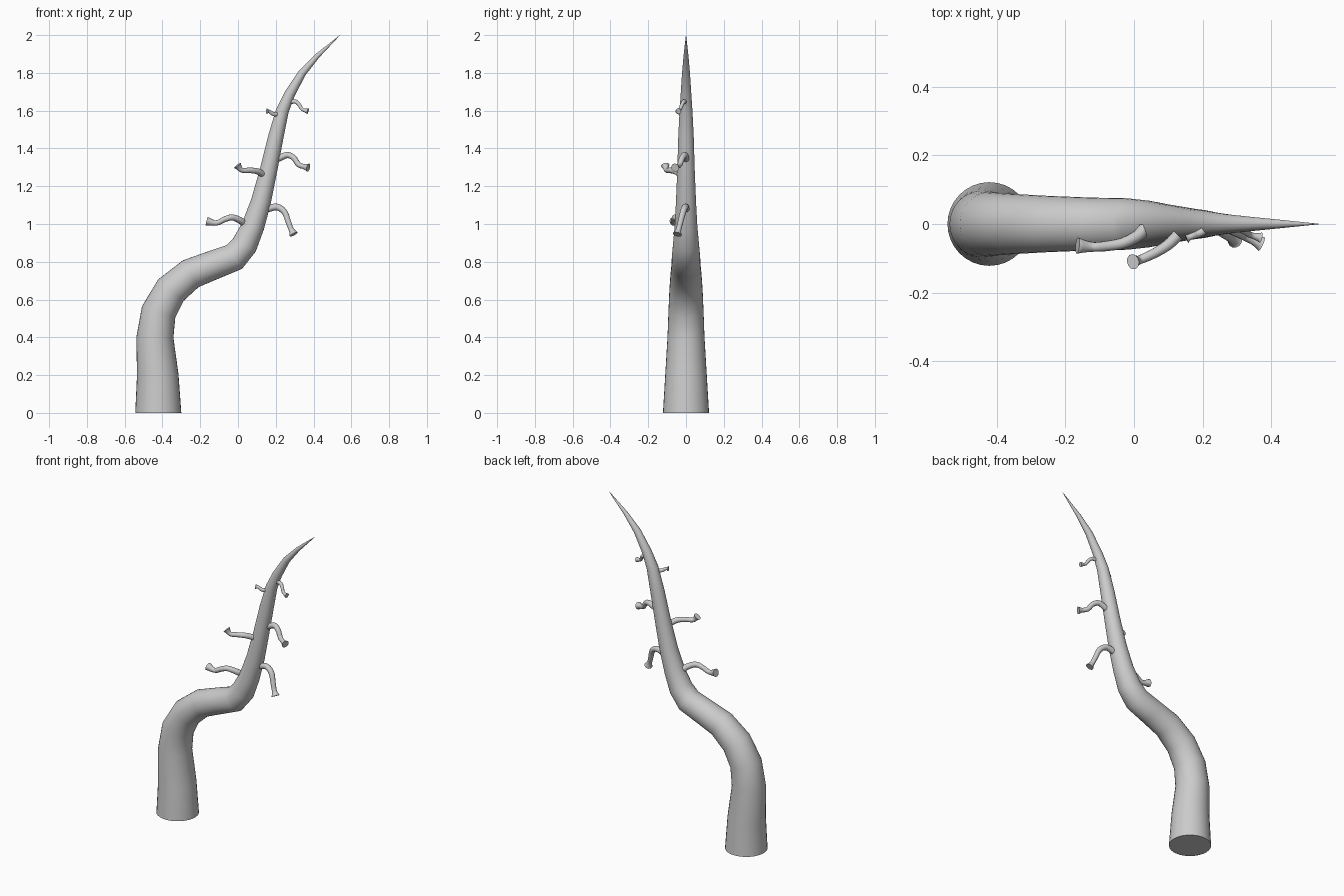
import bpy, bmesh, math
from mathutils import Vector

cube = bpy.data.objects.get("Cube")
if cube:
    bpy.data.objects.remove(cube, do_unlink=True)

grey = bpy.data.materials.new("plain grey")
grey.use_nodes = True
grey.diffuse_color = (0.6, 0.6, 0.6, 1)
grey.node_tree.nodes["Principled BSDF"].inputs["Base Color"].default_value = (0.6, 0.6, 0.6, 1)


def sweep(name, path, sides, start=None, cup=0.0):
    """Tube through (x, y, z, radius) stations, with an optional hollow at its end."""
    bm = bmesh.new()
    pts = [Vector(p[:3]) for p in path]
    rings = []
    side = Vector((0, 1, 0))
    for i, p in enumerate(pts):
        tangent = (pts[min(i + 1, len(pts) - 1)] - pts[max(i - 1, 0)]).normalized()
        if i == 0 and start:
            tangent = Vector(start)
        side = (side - tangent * side.dot(tangent)).normalized()
        other = tangent.cross(side)
        ring = []
        for k in range(sides):
            a = math.tau * k / sides
            ring.append(bm.verts.new(p + (side * math.cos(a) + other * math.sin(a)) * path[i][3]))
        rings.append(ring)
    for a, b in zip(rings, rings[1:]):
        for k in range(sides):
            n = (k + 1) % sides
            bm.faces.new((a[k], a[n], b[n], b[k]))
    bm.faces.new(rings[0])
    end = bm.faces.new(rings[-1])
    if cup:
        bmesh.ops.inset_region(bm, faces=[end], thickness=cup, depth=-cup)
    bmesh.ops.recalc_face_normals(bm, faces=bm.faces)
    mesh = bpy.data.meshes.new(name)
    bm.to_mesh(mesh)
    bm.free()
    mesh.materials.append(grey)
    obj = bpy.data.objects.new(name, mesh)
    bpy.context.collection.objects.link(obj)
    bpy.ops.object.select_all(action="DESELECT")
    obj.select_set(True)
    bpy.context.view_layer.objects.active = obj
    bpy.ops.object.shade_smooth_by_angle(angle=math.radians(50))
    return obj


def smooth_path(points, steps=4):
    """Catmull-Rom interpolation of the branch centre line."""
    p = [Vector(q) for q in points]
    p = [2 * p[0] - p[1]] + p + [2 * p[-1] - p[-2]]
    out = []
    for a, b, c, d in zip(p, p[1:], p[2:], p[3:]):
        for s in range(steps):
            t = s / steps
            out.append(0.5 * (2 * b + (c - a) * t + (2 * a - 5 * b + 4 * c - d) * t * t
                              + (3 * b - a - 3 * c + d) * t ** 3))
    return out + [p[-2]]


def branch(name, points, radius):
    """Thin curling branch, thicker at the root and flared to a cup at the tip."""
    line = smooth_path(points)
    last = len(line) - 1
    path = []
    for i, p in enumerate(line):
        t = i / last
        flare = 1.25 - 0.4 * t + 0.75 * max(0, (t - 0.8) / 0.2) ** 1.5
        path.append((*p, radius * flare))
    sweep(name, path, 12, cup=radius * 0.6)


# Trunk: x, z, radius
trunk = [(-.422, 0, .122), (-.425, .2, .11), (-.44, .4, .098), (-.42, .535, .093),
         (-.355, .65, .088), (-.25, .737, .082), (-.125, .785, .077), (-.02, .825, .075),
         (.035, .89, .069), (.08, .99, .06), (.122, 1.12, .053), (.163, 1.29, .046),
         (.2, 1.46, .041), (.235, 1.6, .034), (.275, 1.69, .028), (.34, 1.80, .021),
         (.42, 1.89, .013), (.54, 2.0, .0006)]
sweep("trunk", [(x, 0, z, r) for x, z, r in trunk], 32, start=(0, 0, 1))

# Branches on the model's right
branch("lower_right_branch", [(.03, -.015, 1.005), (.01, -.035, 1.02), (-.03, -.055, 1.035),
       (-.07, -.063, 1.025), (-.115, -.067, 1.005), (-.165, -.063, 1.015)], .015)
branch("middle_right_branch", [(.13, -.03, 1.265), (.10, -.06, 1.28), (.06, -.085, 1.284),
       (.02, -.103, 1.285), (-.003, -.11, 1.31)], .014)
branch("upper_right_branch", [(.205, -.02, 1.58), (.185, -.03, 1.583),
       (.168, -.036, 1.595), (.153, -.042, 1.597)], .0095)

# Branches on the model's left
branch("lower_left_branch", [(.155, 0, 1.08), (.205, -.004, 1.09), (.245, -.015, 1.065),
       (.265, -.028, 1.015), (.28, -.038, .975), (.295, -.046, .945)], .015)
branch("middle_left_branch", [(.21, 0, 1.345), (.26, -.005, 1.365), (.295, -.02, 1.35),
       (.32, -.033, 1.315), (.345, -.046, 1.305), (.372, -.058, 1.298)], .014)
branch("upper_left_branch", [(.27, -.005, 1.645), (.305, -.012, 1.648), (.325, -.022, 1.63),
       (.34, -.032, 1.607), (.37, -.04, 1.597)], .0095)
